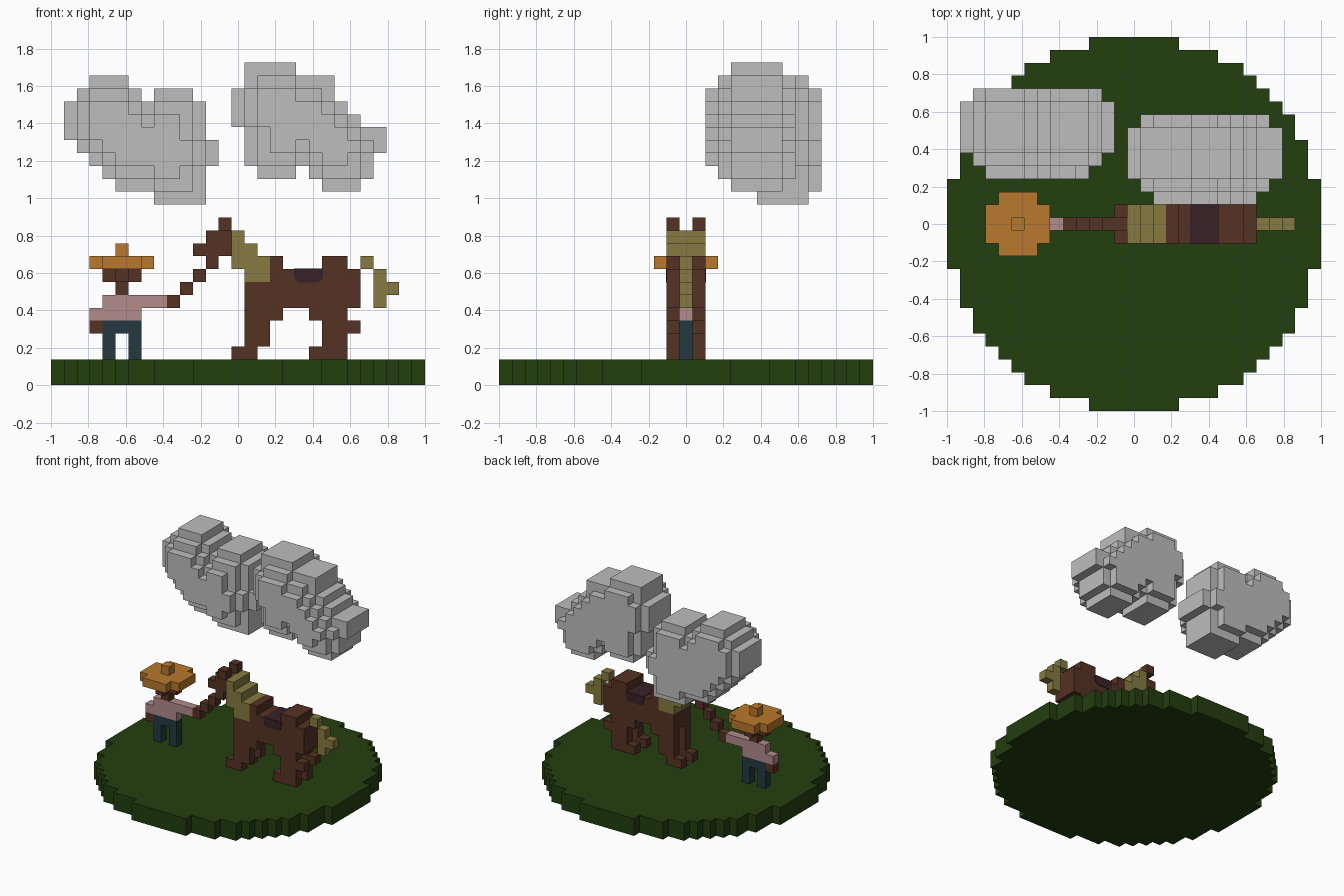
import bpy, bmesh
from mathutils import Vector

cube = bpy.data.objects.get("Cube")
if cube:
    bpy.data.objects.remove(cube, do_unlink=True)

V = 2 / 29  # block size


def material(name, rgb):
    lin = [((c / 255 + 0.055) / 1.055) ** 2.4 for c in rgb] + [1]
    m = bpy.data.materials.new(name)
    m.use_nodes = True
    m.diffuse_color = lin
    bsdf = next(n for n in m.node_tree.nodes if n.type == 'BSDF_PRINCIPLED')
    bsdf.inputs["Base Color"].default_value = lin
    bsdf.inputs["Roughness"].default_value = 0.9
    return m


GRASS = material("grass green", (35, 62, 15))
BROWN = material("chestnut brown", (86, 50, 35))
PINK = material("shirt pink", (179, 139, 139))
DENIM = material("denim blue", (35, 58, 64))
STRAW = material("straw orange", (186, 120, 45))
MANE = material("mane olive", (134, 122, 64))
LEATHER = material("saddle leather", (57, 33, 38))
CLOUD = material("cloud grey", (190, 190, 190))


def add_object(name, bm, mat):
    bmesh.ops.recalc_face_normals(bm, faces=bm.faces)
    me = bpy.data.meshes.new(name)
    bm.to_mesh(me)
    bm.free()
    me.materials.append(mat)
    ob = bpy.data.objects.new(name, me)
    bpy.context.collection.objects.link(ob)
    return ob


def box(x0, x1, z0, z1, ys=(0,)):
    """Inclusive block ranges; y is a list of block rows."""
    return {(x, y, z) for x in range(x0, x1 + 1) for y in ys for z in range(z0, z1 + 1)}


def blocks(name, cells, mat):
    """Outer skin of a set of blocks."""
    bm = bmesh.new()
    for c in cells:
        for axis in range(3):
            for s in (-1, 1):
                n = list(c)
                n[axis] += s
                if tuple(n) in cells:
                    continue
                quad = []
                for a, b in ((-1, -1), (1, -1), (1, 1), (-1, 1)):
                    d = [0, 0, 0]
                    d[axis], d[(axis + 1) % 3], d[(axis + 2) % 3] = s, a * s, b
                    p = Vector(c) + Vector(d) / 2 + Vector((0, 0, 0.5))
                    quad.append(bm.verts.new(p * V))
                bm.faces.new(quad)
    bmesh.ops.remove_doubles(bm, verts=bm.verts, dist=1e-4)
    return add_object(name, bm, mat)


WIDE = (-1, 0, 1)
SIDES = (-1, 1)

# Round ground disc
blocks("ground", {(x, y, z) for x in range(-14, 15) for y in range(-14, 15)
                  for z in (0, 1) if x * x + y * y <= 210}, GRASS)

# Rider on foot
blocks("trousers", box(-10, -8, 4, 4) | box(-10, -10, 2, 3) | box(-8, -8, 2, 3), DENIM)
blocks("shirt", box(-11, -8, 5, 5) | box(-10, -6, 6, 6), PINK)
blocks("right_hand", box(-11, -11, 4, 4), BROWN)
blocks("left_hand", box(-5, -5, 6, 6), BROWN)
blocks("head", box(-9, -9, 7, 7) | box(-10, -8, 8, 8) | box(-9, -9, 8, 8, WIDE), BROWN)
blocks("hat", box(-11, -7, 9, 9, WIDE) | box(-10, -8, 9, 9, range(-2, 3))
       | box(-9, -9, 10, 10), STRAW)
blocks("lead_rope", box(-4, -4, 7, 7) | box(-3, -3, 8, 8), BROWN)

# Horse
blocks("horse_head", box(-2, -2, 9, 9) | box(-3, -1, 10, 10) | box(-2, -1, 11, 11), BROWN)
blocks("horse_ears", box(-1, -1, 12, 12, SIDES), BROWN)
blocks("mane", box(0, 0, 9, 11, WIDE) | box(1, 1, 8, 10, WIDE) | box(2, 2, 8, 9, WIDE), MANE)
blocks("horse_body", box(1, 9, 6, 7, WIDE) | box(3, 9, 8, 8, WIDE)
       | box(3, 3, 9, 9, WIDE) | box(7, 8, 9, 9, WIDE), BROWN)
for side, y in (("right", -1), ("left", 1)):
    blocks(side + "_front_leg", box(1, 3, 5, 5, (y,)) | box(1, 2, 3, 4, (y,))
           | box(0, 1, 2, 2, (y,)), BROWN)
    blocks(side + "_rear_leg", box(6, 8, 5, 5, (y,)) | box(7, 9, 4, 4, (y,))
           | box(7, 8, 3, 3, (y,)) | box(6, 8, 2, 2, (y,)), BROWN)
blocks("tail", box(10, 10, 9, 9) | box(11, 11, 6, 8) | box(12, 12, 7, 7), MANE)

# Saddle: thin wrap with rounded lower corners, extruded across the back
bm = bmesh.new()
outline = [(0.299, 0.624), (0.299, 0.58), (0.308, 0.56), (0.327, 0.55),
           (0.427, 0.55), (0.446, 0.56), (0.455, 0.58), (0.455, 0.624)]
half = 1.5 * V + 0.004
face = bm.faces.new([bm.verts.new((x, -half, z)) for x, z in outline])
ext = bmesh.ops.extrude_face_region(bm, geom=[face])
bmesh.ops.translate(bm, vec=(0, 2 * half, 0),
                    verts=[g for g in ext["geom"] if isinstance(g, bmesh.types.BMVert)])
add_object("saddle", bm, LEATHER)


def shrink(shape):
    return {(x, z) for x, z in shape
            if {(x - 1, z), (x + 1, z), (x, z - 1), (x, z + 1)} <= shape}


def cloud(name, top, front, rows):
    """Silhouette rows from the top down, layered front to back."""
    full = {(x, top - i) for i, spans in enumerate(rows)
            for a, b in spans for x in range(a, b + 1)}
    small = shrink(full)
    layers = [shrink(small), small, full, full, full, full, small]
    blocks(name, {(x, front + i, z) for i, s in enumerate(layers) for x, z in s}, CLOUD)


cloud("right_cloud", 23, 4, [
    [(-11, -9)], [(-12, -8), (-6, -4)], [(-13, -3)], [(-13, -3)], [(-13, -3)],
    [(-12, -2)], [(-11, -2)], [(-10, -3)], [(-9, -3)], [(-6, -3)]])
cloud("left_cloud", 24, 2, [
    [(1, 4)], [(1, 7)], [(0, 7)], [(0, 8)], [(0, 9)],
    [(1, 11)], [(1, 11)], [(1, 10)], [(2, 4), (6, 10)], [(7, 9)]])
